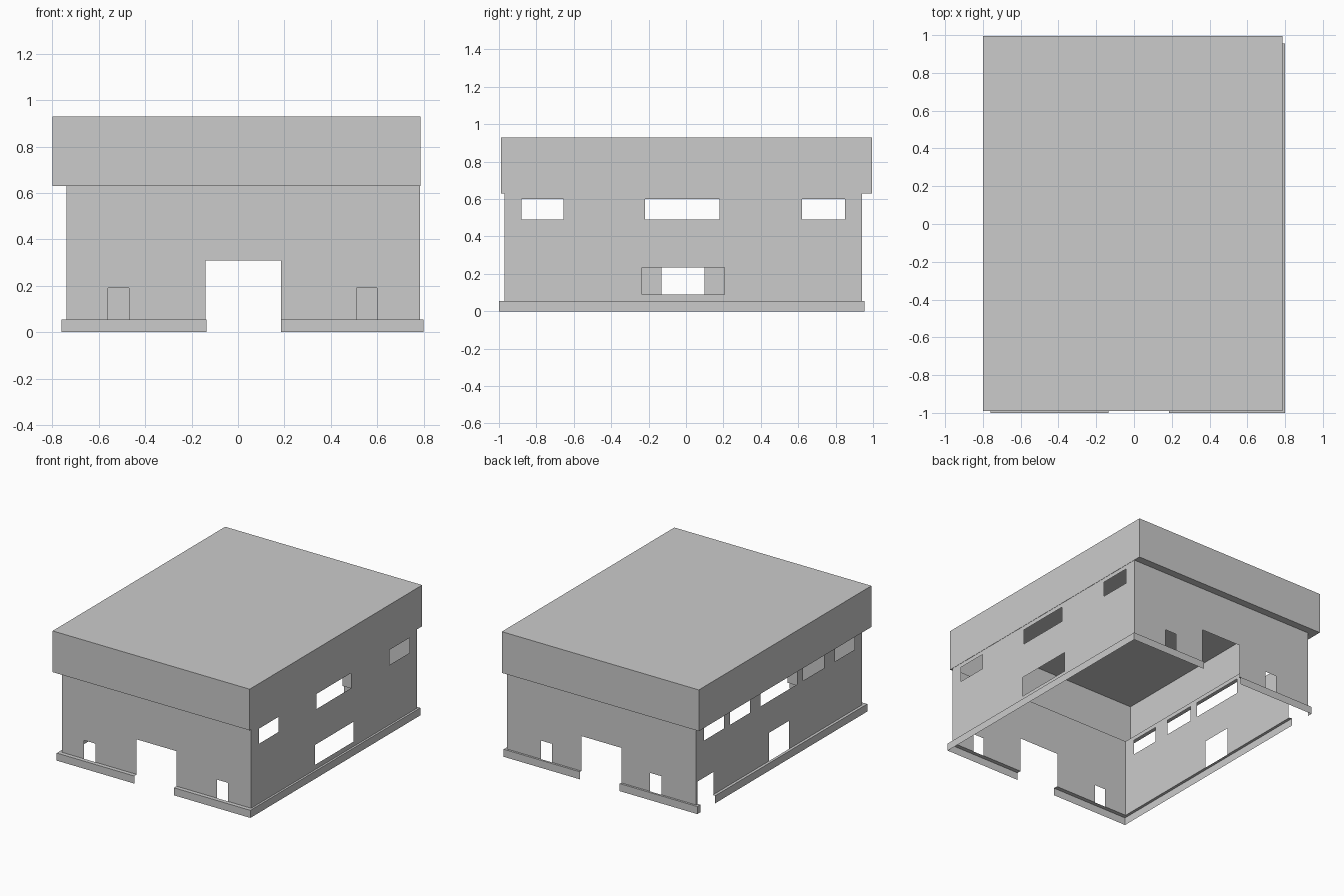
import bpy, bmesh

if "Cube" in bpy.data.objects:
    bpy.data.objects.remove(bpy.data.objects["Cube"])

# Thin-shell building: walls, plinth and roof fascia are single sheets.
WX0, WX1, WY0, WY1 = -0.74, 0.785, -0.97, 0.94    # walls
BX0, BX1, BY0, BY1 = -0.76, 0.80, -1.0, 0.955     # plinth
FX0, FX1, FY0, FY1 = -0.80, 0.787, -0.99, 0.995   # fascia
ZB, ZF, ZT = 0.055, 0.63, 0.93


def sheet(name, axis, pos, u, v, holes=(), flip=False):
    """Flat sheet normal to an axis, with rectangular holes (u0, u1, v0, v1)."""
    us = sorted(set(list(u) + [c for h in holes for c in h[:2] if u[0] < c < u[1]]))
    vs = sorted(set(list(v) + [c for h in holes for c in h[2:] if v[0] < c < v[1]]))
    bm = bmesh.new()
    place = {'x': lambda a, b: (pos, a, b),
             'y': lambda a, b: (a, pos, b),
             'z': lambda a, b: (a, b, pos)}[axis]
    grid = [[bm.verts.new(place(a, b)) for b in vs] for a in us]
    for i in range(len(us) - 1):
        for j in range(len(vs) - 1):
            cu, cv = (us[i] + us[i + 1]) / 2, (vs[j] + vs[j + 1]) / 2
            if any(h[0] < cu < h[1] and h[2] < cv < h[3] for h in holes):
                continue
            f = [grid[i][j], grid[i + 1][j], grid[i + 1][j + 1], grid[i][j + 1]]
            bm.faces.new(f[::-1] if flip else f)
    for vert in [w for w in bm.verts if not w.link_faces]:
        bm.verts.remove(vert)
    # merge the coplanar grid cells
    bmesh.ops.dissolve_limit(bm, angle_limit=0.01, verts=bm.verts, edges=bm.edges)
    me = bpy.data.meshes.new(name)
    bm.to_mesh(me)
    bm.free()
    ob = bpy.data.objects.new(name, me)
    bpy.context.collection.objects.link(ob)
    return ob


# Front and back walls with a tall doorway and two low openings
gate = (-0.14, 0.185, 0, 0.31)
sheet("front_wall", 'y', WY0, (WX0, WX1), (ZB, ZF),
      [gate, (-0.56, -0.47, 0, 0.19), (0.51, 0.60, 0, 0.19)])
sheet("back_wall", 'y', WY1, (WX0, WX1), (ZB, ZF),
      [gate, (-0.46, -0.37, 0, 0.19), (0.42, 0.51, 0, 0.19)], flip=True)

# Side walls with window rows
zw = (0.49, 0.60)
outer = [(-0.88, -0.655, *zw), (0.62, 0.85, *zw)]
sheet("right_wall", 'x', WX1, (WY0, WY1), (ZB, ZF),
      outer + [(-0.22, 0.18, *zw), (-0.235, 0.205, 0.09, 0.235)])
sheet("left_wall", 'x', WX0, (WY0, WY1), (ZB, ZF),
      outer + [(-0.22, 0.20, *zw), (-0.53, -0.29, *zw), (0.32, 0.55, *zw),
               (-0.13, 0.10, 0, 0.26), (0.74, 0.925, 0, 0.22)], flip=True)

# Plinth: outer face plus top ledge, broken at the doorways
gap = [(-0.135, 0.185, -2, 2)]
side_gap = [(0.75, 0.92, -2, 2)]
sheet("front_plinth", 'y', BY0, (BX0, BX1), (0, ZB), gap)
sheet("back_plinth", 'y', BY1, (BX0, BX1), (0, ZB), gap, True)
sheet("right_plinth", 'x', BX1, (BY0, BY1), (0, ZB))
sheet("left_plinth", 'x', BX0, (BY0, BY1), (0, ZB), side_gap, True)
sheet("plinth_ledge", 'z', ZB, (BX0, BX1), (BY0, BY1),
      [(WX0, WX1, WY0, WY1), (-0.135, 0.185, -2, WY0), (-0.135, 0.185, WY1, 2),
       (-2, WX0, 0.75, 0.92)])

# Overhanging roof box: fascia, soffit ring and flat roof
sheet("front_fascia", 'y', FY0, (FX0, FX1), (ZF, ZT))
sheet("back_fascia", 'y', FY1, (FX0, FX1), (ZF, ZT), flip=True)
sheet("right_fascia", 'x', FX1, (FY0, FY1), (ZF, ZT))
sheet("left_fascia", 'x', FX0, (FY0, FY1), (ZF, ZT), flip=True)
sheet("soffit", 'z', ZF, (FX0, FX1), (FY0, FY1), [(WX0, WX1, WY0, WY1)], True)
sheet("roof", 'z', ZT, (FX0, FX1), (FY0, FY1))
